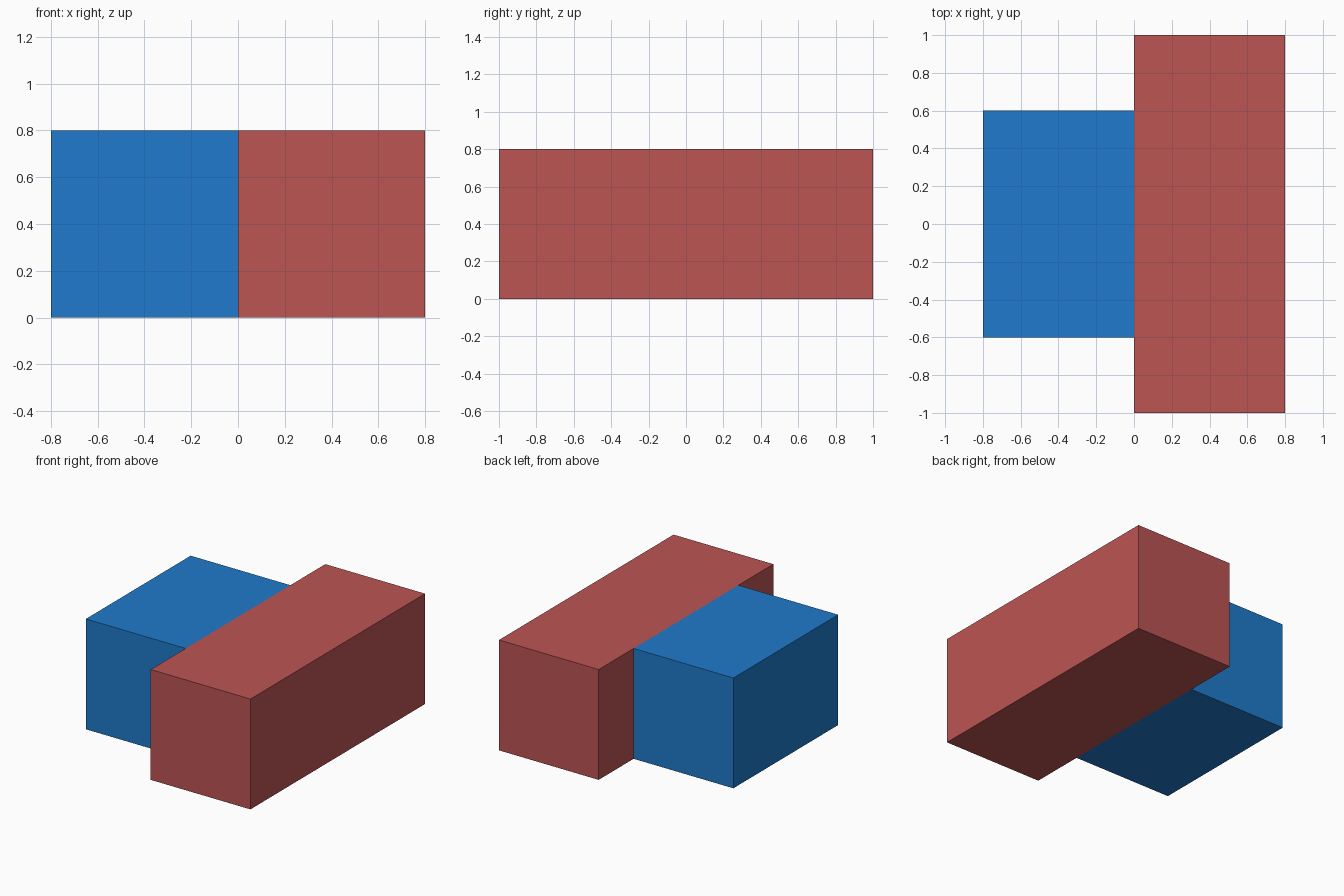
import bpy

if "Cube" in bpy.data.objects:
    bpy.data.objects.remove(bpy.data.objects["Cube"])


def make_material(name, color):
    mat = bpy.data.materials.new(name)
    mat.diffuse_color = (*color, 1.0)
    mat.use_nodes = True
    mat.node_tree.nodes["Principled BSDF"].inputs["Base Color"].default_value = mat.diffuse_color
    return mat


def add_block(name, lo, hi, mat):
    """Axis-aligned box spanning the corners lo and hi."""
    center = [(a + b) / 2 for a, b in zip(lo, hi)]
    bpy.ops.mesh.primitive_cube_add(size=1, location=center)
    obj = bpy.context.object
    obj.name = name
    obj.scale = [b - a for a, b in zip(lo, hi)]
    bpy.ops.object.transform_apply(location=False, rotation=False, scale=True)
    obj.data.materials.append(mat)
    return obj


blue = make_material("blue", (0.014, 0.195, 0.604))
red = make_material("red", (0.503, 0.089, 0.087))

# Short block on the left, long block on the right, meeting at x = 0
add_block("short_block", (-0.8, -0.6, 0.0), (0.0, 0.6, 0.8), blue)
add_block("long_block", (0.0, -1.0, 0.0), (0.8, 1.0, 0.8), red)
